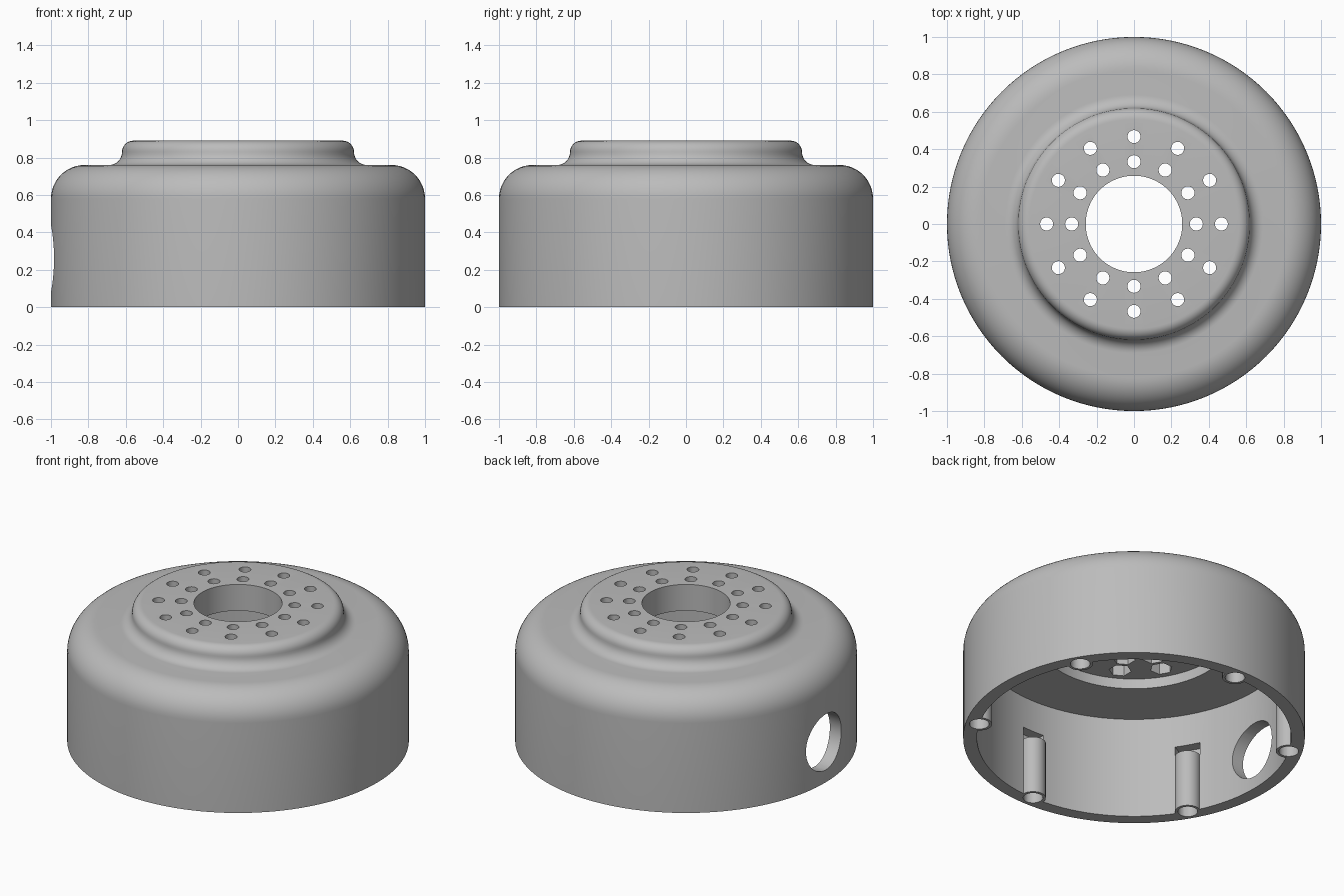
import bpy
import bmesh
import math
from mathutils import Matrix, Vector

old = bpy.data.objects.get("Cube")
if old:
    bpy.data.objects.remove(old, do_unlink=True)

grey = bpy.data.materials.new("plain grey")
grey.use_nodes = True
COLOUR = (0.5, 0.5, 0.5, 1)
grey.diffuse_color = COLOUR
grey.node_tree.nodes["Principled BSDF"].inputs["Base Color"].default_value = COLOUR


def make_object(name, bm):
    bmesh.ops.recalc_face_normals(bm, faces=bm.faces)
    mesh = bpy.data.meshes.new(name)
    bm.to_mesh(mesh)
    bm.free()
    mesh.materials.append(grey)
    obj = bpy.data.objects.new(name, mesh)
    bpy.context.collection.objects.link(obj)
    return obj


def arc(cx, cz, r, start, end, steps):
    angles = [math.radians(start + (end - start) * i / steps) for i in range(steps + 1)]
    return [(cx + r * math.cos(a), cz + r * math.sin(a)) for a in angles]


def lathe(name, profile, segments):
    bm = bmesh.new()
    verts = [bm.verts.new((x, 0, z)) for x, z in profile]
    edges = [bm.edges.new((v, verts[i - 1])) for i, v in enumerate(verts)]
    bmesh.ops.spin(bm, geom=verts + edges, cent=(0, 0, 0), axis=(0, 0, 1),
                   angle=math.tau, steps=segments, use_merge=True)
    bmesh.ops.remove_doubles(bm, verts=bm.verts, dist=0.0001)
    return make_object(name, bm)


def prism(bm, radius, z0, z1, distance, angle, sides):
    """Upright prism standing at a polar position around the axis."""
    place = Matrix.Rotation(angle, 4, 'Z') @ Matrix.Translation((distance, 0, (z0 + z1) / 2))
    bmesh.ops.create_cone(bm, cap_ends=True, segments=sides, radius1=radius,
                          radius2=radius, depth=z1 - z0, matrix=place)


def combine(target, tool, operation):
    tool.hide_render = True
    mod = target.modifiers.new(operation.title(), 'BOOLEAN')
    mod.operation = operation
    mod.solver = 'EXACT'
    mod.object = tool
    bpy.ops.object.select_all(action='DESELECT')
    bpy.context.view_layer.objects.active = target
    target.select_set(True)
    bpy.ops.object.modifier_apply(modifier=mod.name)
    bpy.data.objects.remove(tool, do_unlink=True)


CEILING, HUB_CEILING, TOP = 0.655, 0.72, 0.89
sixths = [math.radians(30 + 60 * i) for i in range(6)]
twelfths = [math.radians(30 * i) for i in range(12)]
bolt_circles = (0.333, 0.467)

# Hollow shell with rounded shoulder and raised hub
profile = [(0.92, 0), (1, 0)]
profile += arc(0.82, 0.58, 0.18, 0, 90, 12)
profile += arc(0.69, 0.83, 0.07, 270, 180, 8)
profile += arc(0.56, 0.83, 0.06, 0, 90, 8)
profile += [(0.258, TOP), (0.258, HUB_CEILING), (0.56, HUB_CEILING),
            (0.56, CEILING), (0.92, CEILING)]
shell = lathe("housing_shell", profile, 128)

# Screw posts along the inner wall
bm = bmesh.new()
for a in sixths:
    prism(bm, 0.075, 0, 0.40, 0.92, a, 32)
combine(shell, make_object("screw_posts", bm), 'UNION')

# Nut slots over the posts, hexagonal pockets in the hub, round port in the side
bm = bmesh.new()
for a in sixths:
    place = Matrix.Rotation(a, 4, 'Z') @ Matrix.Translation((0.91, 0, 0.41))
    bmesh.ops.create_cube(bm, size=1, matrix=place @ Matrix.Diagonal((0.15, 0.154, 0.08, 1)))
for r in bolt_circles:
    for a in twelfths:
        prism(bm, 0.066, HUB_CEILING - 0.02, HUB_CEILING + 0.08, r, a, 6)
place = Matrix.Translation((-0.95, 0, 0.26)) @ Matrix.Rotation(math.pi / 2, 4, 'Y')
bmesh.ops.create_cone(bm, cap_ends=True, segments=48, radius1=0.18, radius2=0.18,
                      depth=0.3, matrix=place)
combine(shell, make_object("pocket_cutter", bm), 'DIFFERENCE')

# Drilled holes: bolt circles in the hub and bores in the posts
bm = bmesh.new()
for r in bolt_circles:
    for a in twelfths:
        prism(bm, 0.035, HUB_CEILING - 0.05, TOP + 0.05, r, a, 24)
for a in sixths:
    prism(bm, 0.058, -0.05, 0.39, 0.92, a, 24)
combine(shell, make_object("drill_cutter", bm), 'DIFFERENCE')

bpy.ops.object.shade_smooth_by_angle(angle=math.radians(30))
